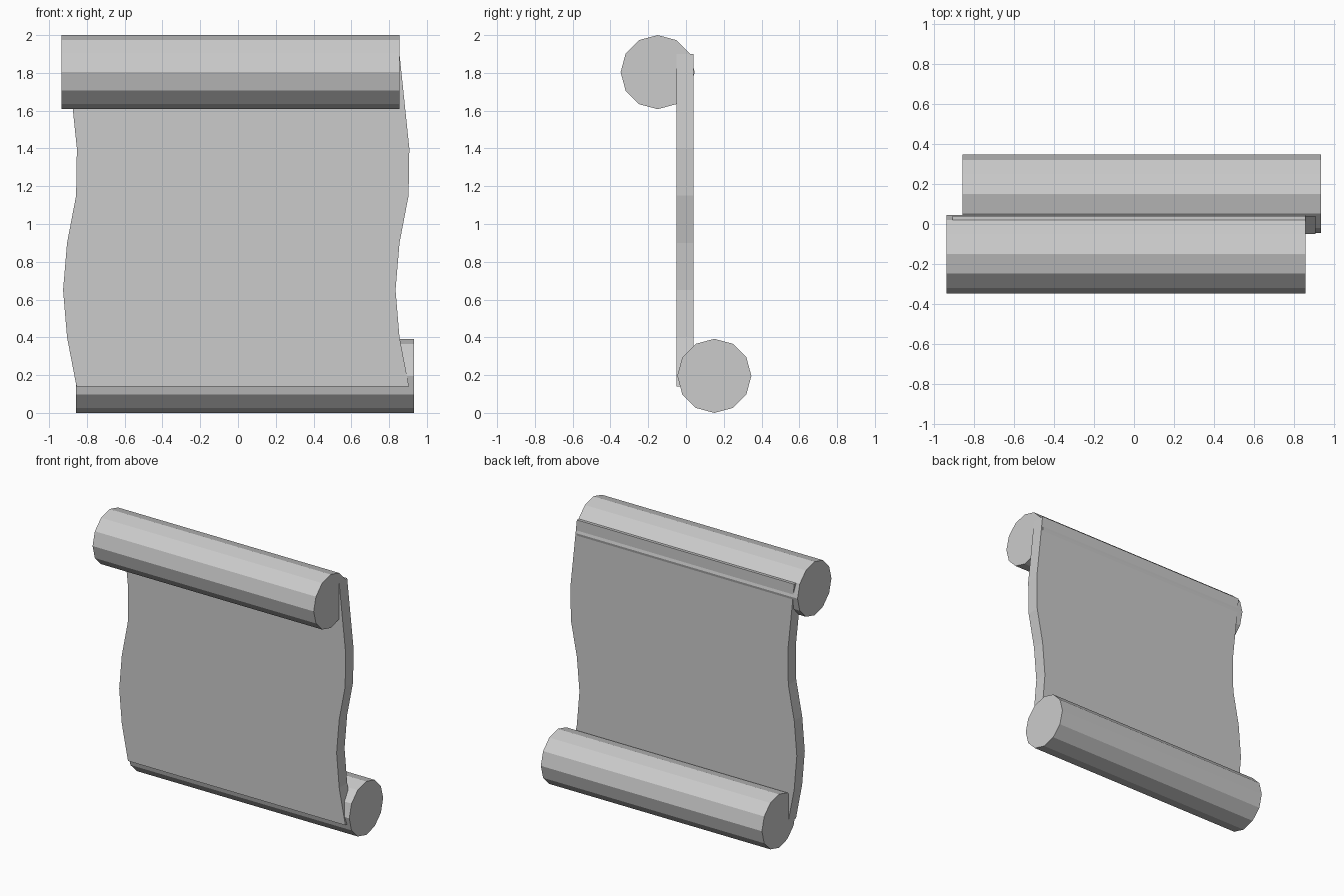
import bpy, bmesh
from math import pi

if "Cube" in bpy.data.objects:
    bpy.data.objects.remove(bpy.data.objects["Cube"])

R = 0.196


def finish(name, bm):
    bmesh.ops.recalc_face_normals(bm, faces=bm.faces)
    mesh = bpy.data.meshes.new(name)
    bm.to_mesh(mesh)
    bm.free()
    obj = bpy.data.objects.new(name, mesh)
    bpy.context.collection.objects.link(obj)
    return obj


def roller(name, x0, x1, y, z):
    # twelve-sided roll lying along x, with a corner pointing up
    bm = bmesh.new()
    bmesh.ops.create_cone(bm, cap_ends=True, segments=12,
                          radius1=R, radius2=R, depth=x1 - x0)
    obj = finish(name, bm)
    obj.rotation_euler = (0, pi / 2, 0)
    obj.location = ((x0 + x1) / 2, y, z)
    return obj


# rolled ends
roller("top_roll", -0.935, 0.855, -0.15, 2 - R)
roller("bottom_roll", -0.857, 0.933, 0.15, R)

# wavy sheet: (height, left edge x), constant width
edge = [(0.14, -0.855), (0.4, -0.905), (0.65, -0.926), (0.9, -0.905),
        (1.15, -0.857), (1.4, -0.853), (1.9, -0.905)]
WIDTH, FRONT, BACK = 1.76, -0.051, 0.041

bm = bmesh.new()
rings = []
for z, x in edge:
    corners = [(x, FRONT), (x + WIDTH, FRONT), (x + WIDTH, BACK), (x, BACK)]
    rings.append([bm.verts.new((cx, cy, z)) for cx, cy in corners])
for a, b in zip(rings, rings[1:]):
    for i in range(4):
        j = (i + 1) % 4
        bm.faces.new((a[i], a[j], b[j], b[i]))
bm.faces.new(rings[0])
bm.faces.new(rings[-1])
finish("sheet", bm)
